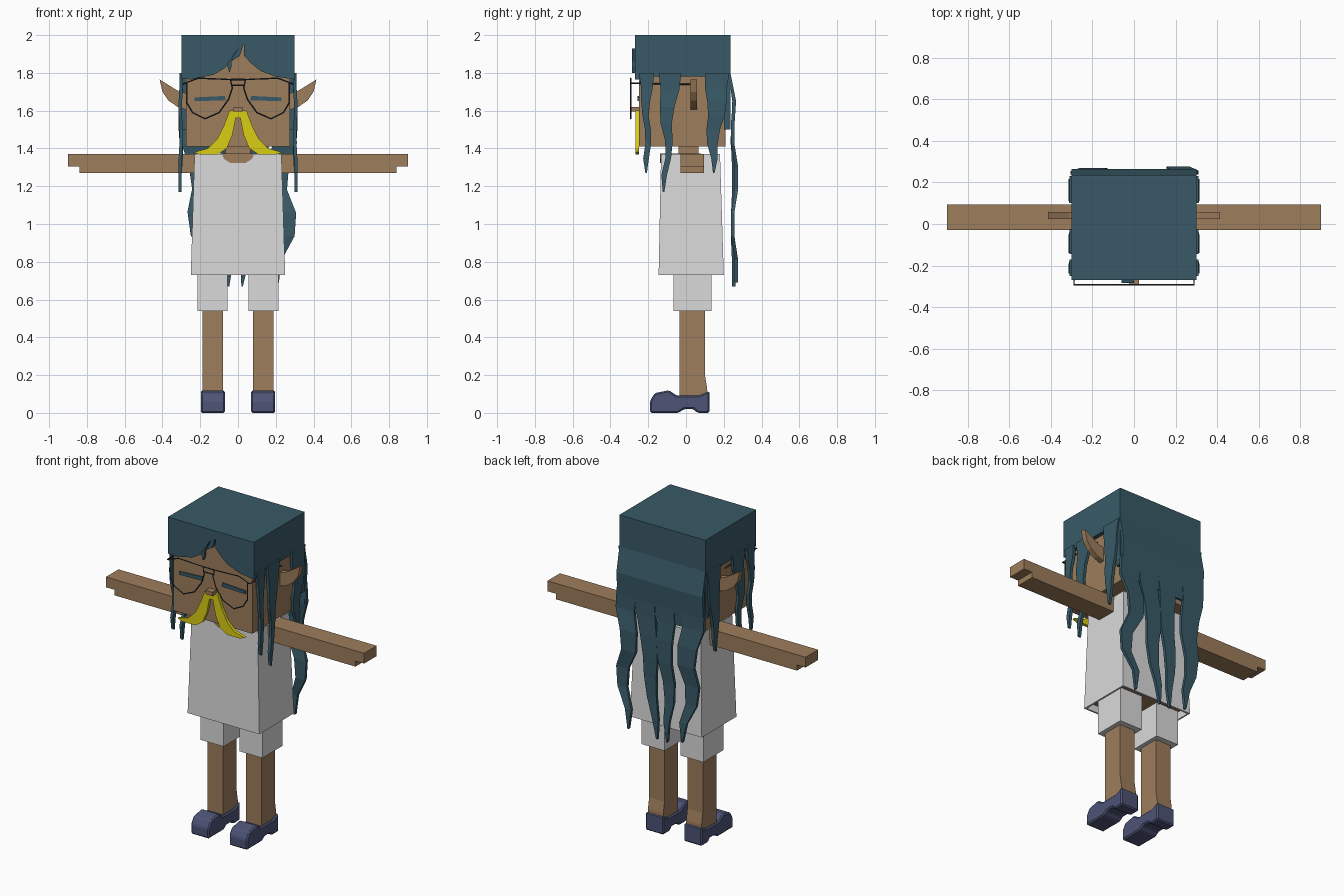
import bpy, bmesh
from mathutils import Vector

cube = bpy.data.objects.get("Cube")
if cube:
    bpy.data.objects.remove(cube)


def material(name, rgb):
    m = bpy.data.materials.new(name)
    m.use_nodes = True
    m.diffuse_color = (*rgb, 1)
    m.node_tree.nodes["Principled BSDF"].inputs["Base Color"].default_value = (*rgb, 1)
    return m


SKIN = material("warm skin", (0.34, 0.205, 0.107))
HAIR = material("dark teal", (0.04, 0.102, 0.136))
CLOTH = material("off white cloth", (0.7, 0.7, 0.7))
YELLOW = material("yellow", (0.7, 0.61, 0.007))
SHOE = material("navy shoe", (0.074, 0.087, 0.18))
WIRE = material("dark wire", (0.03, 0.04, 0.045))


def finish(name, bm, mat):
    bmesh.ops.recalc_face_normals(bm, faces=bm.faces)
    mesh = bpy.data.meshes.new(name)
    bm.to_mesh(mesh)
    bm.free()
    mesh.materials.append(mat)
    obj = bpy.data.objects.new(name, mesh)
    bpy.context.collection.objects.link(obj)
    return obj


def rings(name, loops, mat, open_bottom=False):
    """Bridge a stack of equal vertex loops and cap the ends."""
    bm = bmesh.new()
    stack = [[bm.verts.new(p) for p in loop] for loop in loops]
    n = len(stack[0])
    for a, b in zip(stack, stack[1:]):
        for i in range(n):
            j = (i + 1) % n
            bm.faces.new((a[i], a[j], b[j], b[i]))
    if not open_bottom:
        bm.faces.new(stack[0])
    bm.faces.new(stack[-1])
    return finish(name, bm, mat)


def rect(x, y, z):
    return [(x[0], y[0], z), (x[1], y[0], z), (x[1], y[1], z), (x[0], y[1], z)]


def box(name, x, y, z, mat):
    return rings(name, [rect(x, y, z[0]), rect(x, y, z[1])], mat)


def prism(name, pts, axis, lo, hi, mat):
    """Extrude a profile along x (points are y, z) or along y (points are x, z)."""
    place = (lambda d, p: (d, *p)) if axis == "x" else (lambda d, p: (p[0], d, p[1]))
    return rings(name, [[place(d, p) for p in pts] for d in (lo, hi)], mat)


def flip(pts, s):
    return [(s * x, z) for x, z in pts]


def strand(name, axis, u, width, z, base, power, sway, side=1, steps=7):
    """Tapered zigzag lock of hair lying on a side (x) or on the back (y)."""
    loops = []
    for i in range(steps + 1):
        t = i / steps
        w = max(width * (1 - t) ** power, 0.03 if i < steps else 0.008) / 2
        wave = sway * (-1) ** (i // 2) * min(1, 3 * t)
        c = u[0] + (u[1] - u[0]) * t + wave
        d = base + 0.5 * abs(sway) * (1 - (-1) ** (i // 2)) * 0.7
        h = z[0] + (z[1] - z[0]) * t
        corners = [(c - w, d), (c + w, d), (c + w, d + 0.018), (c - w, d + 0.018)]
        loops.append([(side * b, a, h) if axis == "x" else (a, b, h) for a, b in corners])
    return rings(name, loops, HAIR)


def wire(name, pts, closed=False):
    curve = bpy.data.curves.new(name, "CURVE")
    curve.dimensions = "3D"
    curve.bevel_depth = 0.004
    curve.bevel_resolution = 0
    spline = curve.splines.new("POLY")
    spline.points.add(len(pts) - 1)
    for p, co in zip(spline.points, pts):
        p.co = (*co, 1)
    spline.use_cyclic_u = closed
    curve.materials.append(WIRE)
    obj = bpy.data.objects.new(name, curve)
    bpy.context.collection.objects.link(obj)


# Head, neck and body
box("head", (-0.275, 0.275), (-0.25, 0.21), (1.41, 1.975), SKIN)
box("neck", (-0.065, 0.065), (-0.04, 0.065), (1.3, 1.42), SKIN)
box("body", (-0.22, 0.22), (-0.115, 0.16), (0.76, 1.34), SKIN)
box("nose", (-0.025, 0.025), (-0.29, -0.25), (1.595, 1.62), SKIN)

# Shirt with open hem and a round neckline plate
shirt = rings("shirt", [rect((-0.25, 0.25), (-0.145, 0.2), 0.73),
                        rect((-0.23, 0.23), (-0.132, 0.18), 1.37)], CLOTH, True)
shell = shirt.modifiers.new("thickness", "SOLIDIFY")
shell.thickness = 0.015
neckline = [(-0.085, 1.373), (-0.075, 1.345), (-0.04, 1.323),
            (0.04, 1.323), (0.075, 1.345), (0.085, 1.373)]
prism("neckline", neckline, "y", -0.138, -0.13, SKIN)
box("collar_opening", (-0.085, 0.085), (-0.134, 0.08), (1.367, 1.373), SKIN)

# Paired limbs, clothes and face parts
arm = [(0.22, 1.27), (0.84, 1.27), (0.84, 1.305), (0.9, 1.305), (0.9, 1.37), (0.22, 1.37)]
ear = [(0.26, 1.69), (0.31, 1.7), (0.415, 1.765), (0.4, 1.7), (0.37, 1.655), (0.32, 1.62), (0.26, 1.6)]
shoe = [(-0.19, 0), (-0.19, 0.065), (-0.165, 0.105), (-0.09, 0.12), (-0.05, 0.092),
        (0.07, 0.092), (0.125, 0.115), (0.125, 0), (0.06, 0), (0.04, 0.02), (-0.01, 0.02), (-0.04, 0)]
leg = [(-0.035, 0.06), (0.115, 0.06), (0.112, 0.13), (0.1, 0.2), (0.1, 0.6), (-0.035, 0.6)]
moustache = [(0, 1.6), (0.045, 1.6), (0.075, 1.52), (0.11, 1.45), (0.16, 1.4), (0.235, 1.38),
             (0.2, 1.367), (0.11, 1.367), (0.06, 1.4), (0.03, 1.47), (0.012, 1.56), (0, 1.56)]
eye = [(0.065, 1.655), (0.23, 1.65), (0.23, 1.67), (0.07, 1.678)]
lens = [(0.04, 1.765), (0.21, 1.772), (0.27, 1.75), (0.27, 1.64), (0.24, 1.59),
        (0.175, 1.557), (0.1, 1.59), (0.05, 1.66), (0.03, 1.72)]

for s, tag in ((1, "left"), (-1, "right")):
    prism(tag + "_arm", flip(arm, s), "y", -0.03, 0.095, SKIN)
    prism(tag + "_ear", flip(ear, s), "y", 0.025, 0.058, SKIN)
    prism(tag + "_leg", leg, "x", s * 0.08, s * 0.187, SKIN)
    box(tag + "_shorts", sorted((s * 0.055, s * 0.215)), (-0.065, 0.135), (0.54, 0.8), CLOTH)
    foot = prism(tag + "_shoe", shoe, "x", s * 0.07, s * 0.197, SHOE)
    bevel = foot.modifiers.new("soft_edges", "BEVEL")
    bevel.width = 0.008
    bevel.segments = 1
    prism(tag + "_moustache", flip(moustache, s), "y", -0.268, -0.248, YELLOW)
    prism(tag + "_eye", flip(eye, s), "y", -0.257, -0.249, HAIR)

    # Spectacles
    wire(tag + "_lens_frame", [(s * x, -0.292, z) for x, z in lens], True)
    wire(tag + "_temple", [(s * 0.27, -0.292, 1.745), (s * 0.288, -0.292, 1.745), (s * 0.288, 0.02, 1.74)])

    # Locks hanging beside the face
    box(tag + "_hair_side", sorted((s * 0.27, s * 0.3)), (-0.27, 0.235), (1.78, 2), HAIR)
    strand(tag + "_front_lock", "x", (-0.21, -0.205), 0.08, (1.8, 1.27), 0.292, 1.6, 0.006, s)
    strand(tag + "_temple_lock", "x", (-0.085, -0.11), 0.12, (1.8, 1.17), 0.292, 1.3, 0.009, s)
    strand(tag + "_rear_lock", "x", (0.165, 0.14), 0.13, (1.8, 1.27), 0.292, 0.7, -0.007, s)

for z in (1.765, 1.735):
    wire("bridge", [(-0.038, -0.292, z), (0.038, -0.292, z)])

# Hair cap with parted fringe
box("hair_top", (-0.3, 0.3), (-0.27, 0.235), (1.965, 2), HAIR)
box("hair_back", (-0.3, 0.3), (0.2, 0.235), (1.5, 2), HAIR)
fringe = [(-0.3, 2), (-0.3, 1.77), (-0.25, 1.765), (-0.13, 1.79), (-0.07, 1.825), (-0.03, 1.865),
          (0.01, 1.89), (0.03, 1.955), (0.033, 1.89), (0.07, 1.85), (0.12, 1.81),
          (0.2, 1.78), (0.3, 1.765), (0.3, 2)]
prism("fringe", fringe, "y", -0.27, -0.245, HAIR)
curl = [(-0.045, 1.8), (-0.06, 1.845), (-0.03, 1.89), (0, 1.93), (-0.035, 1.86), (-0.035, 1.83)]
prism("fringe_curl", curl, "y", -0.285, -0.268, HAIR)

# Long hair down the back
profile = [(0.225, 1.8), (0.245, 1.65), (0.235, 1.42), (0.25, 1.42), (0.265, 1.65), (0.235, 1.8)]
prism("hair_panel", profile, "x", -0.3, 0.3, HAIR)
for name, u, w, end, sway in (("outer_left", (0.235, 0.24), 0.14, 0.69, 0.028),
                              ("inner_left", (0.11, 0.03), 0.14, 0.67, 0.008),
                              ("inner_right", (-0.03, -0.06), 0.13, 0.67, -0.01),
                              ("outer_right", (-0.225, -0.18), 0.16, 0.7, -0.02)):
    strand(name + "_back_lock", "y", u, w, (1.55, end), 0.238, 0.6, sway)
